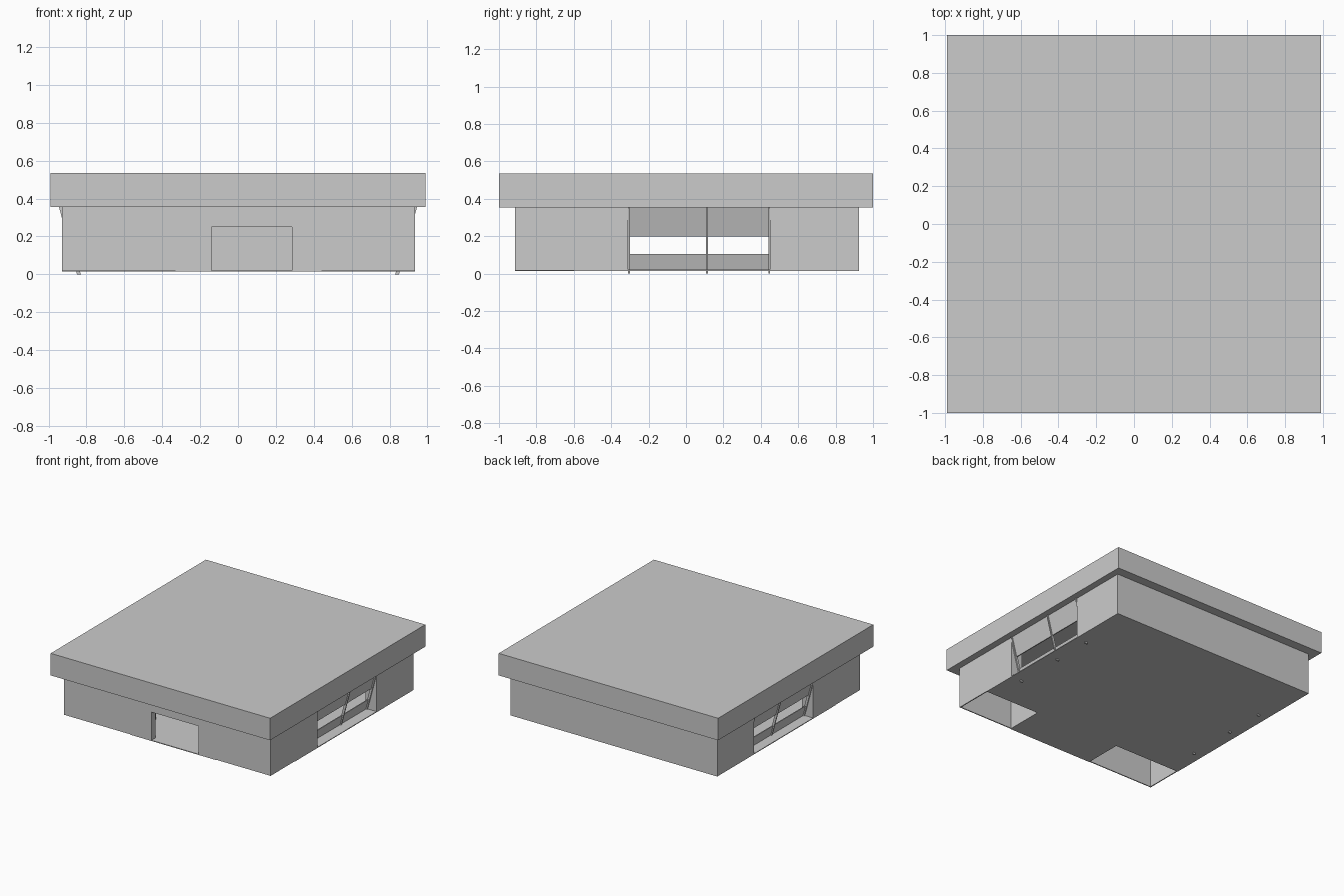
import bpy
from mathutils import Matrix, Vector

cube = bpy.data.objects.get("Cube")
if cube:
    bpy.data.objects.remove(cube, do_unlink=True)

grey = bpy.data.materials.new("plain grey")
grey.use_nodes = True
COLOR = (0.6, 0.6, 0.6, 1)
grey.diffuse_color = COLOR
grey.node_tree.nodes["Principled BSDF"].inputs["Base Color"].default_value = COLOR


def prism(name, outline, axis, lo, hi):
    """Extrude a 2D outline along an axis (0 = x, 1 = y, 2 = z)."""
    def place(p, d):
        c = list(p)
        c.insert(axis, d)
        return Vector(c)
    n = len(outline)
    verts = [place(p, lo) for p in outline] + [place(p, hi) for p in outline]
    faces = [list(range(n)), list(range(n, 2 * n))]
    faces += [[i, (i + 1) % n, (i + 1) % n + n, i + n] for i in range(n)]
    mesh = bpy.data.meshes.new(name)
    mesh.from_pydata(verts, [], faces)
    # consistent outward normals
    import bmesh
    bm = bmesh.new()
    bm.from_mesh(mesh)
    bmesh.ops.recalc_face_normals(bm, faces=bm.faces)
    bm.to_mesh(mesh)
    bm.free()
    mesh.materials.append(grey)
    obj = bpy.data.objects.new(name, mesh)
    bpy.context.collection.objects.link(obj)
    return obj


def box(name, x, y, z):
    return prism(name, [(x[0], y[0]), (x[1], y[0]), (x[1], y[1]), (x[0], y[1])], 2, *z)


# Main dimensions
X0, X1, Y0, Y1 = -0.93, 0.935, -0.915, 0.925
BASE, EAVE, TOP = 0.018, 0.355, 0.535
T = 0.008
WALL = (BASE, EAVE)
BAY = (-0.31, 0.45)
DOOR = (-0.14, 0.285)
DOOR_TOP = 0.25
HALL = (-0.33, 0.44)
ROOM_Y = -0.6

# Roof slab
box("roof", (-0.99, 0.99), (-1, 1), (EAVE, TOP))

# Floor slab, cut away under both front corner rooms
prism("floor", [(HALL[0], Y0), (HALL[1], Y0), (HALL[1], ROOM_Y), (X1, ROOM_Y),
                (X1, Y1), (X0, Y1), (X0, ROOM_Y), (HALL[0], ROOM_Y)], 2, BASE - 0.003, BASE + 0.003)

# Front wall with doorway, back wall
prism("front_wall", [(X0, BASE), (DOOR[0], BASE), (DOOR[0], DOOR_TOP), (DOOR[1], DOOR_TOP),
                     (DOOR[1], BASE), (X1, BASE), (X1, EAVE), (X0, EAVE)], 1, Y0, Y0 + T)
box("back_wall", (X0, X1), (Y1 - T, Y1), WALL)
box("back_inner_block", (-0.21, 0.37), (0.675, Y1 - T), WALL)

# Door jambs
for name, x in (("door_jamb_right", DOOR[0] - T), ("door_jamb_left", DOOR[1])):
    box(name, (x, x + T), (Y0 + T, Y0 + 0.055), (BASE, DOOR_TOP))

# Partitions around the corner rooms
for name, hall_x, side_x in (("right", HALL[0], X0), ("left", HALL[1], X1)):
    inner = (hall_x - T, hall_x) if hall_x > 0 else (hall_x, hall_x + T)
    box(f"{name}_hall_partition", inner, (Y0 + T, ROOM_Y), WALL)
    box(f"{name}_room_partition", sorted((hall_x, side_x)), (ROOM_Y, ROOM_Y + T), WALL)


def lean(z):
    """Distance from the middle of the leaning window plane at height z."""
    return 0.84 + 0.095 * z / EAVE


def leaning_panel(name, s, y, z, out=0.0, depth=T):
    outline = [(s * (lean(z[0]) + out), z[0]), (s * (lean(z[1]) + out), z[1]),
               (s * (lean(z[1]) + out - depth), z[1]), (s * (lean(z[0]) + out - depth), z[0])]
    # outline is (x, z), extruded along y
    return prism(name, outline, 1, *y)


# Side walls, each with a leaning window bay
for side, s, x in (("left", 1, X1), ("right", -1, X0)):
    wall_x = sorted((x, x - s * T))
    box(f"{side}_wall_front", wall_x, (Y0, BAY[0]), WALL)
    box(f"{side}_wall_back", wall_x, (BAY[1], Y1), WALL)
    for end, y in (("front", BAY[0] - T), ("back", BAY[1])):
        box(f"{side}_bay_cheek_{end}", sorted((x, x - s * 0.1)), (y, y + T), WALL)
    leaning_panel(f"{side}_bay_lower_panel", s, BAY, (BASE, 0.105))
    leaning_panel(f"{side}_bay_upper_panel", s, BAY, (0.2, EAVE))
    for i, y in enumerate((BAY[0], 0.107, BAY[1] - 0.01)):
        leaning_panel(f"{side}_mullion_{i + 1}", s, (y, y + 0.01), (0, EAVE), 0.01, 0.02)
